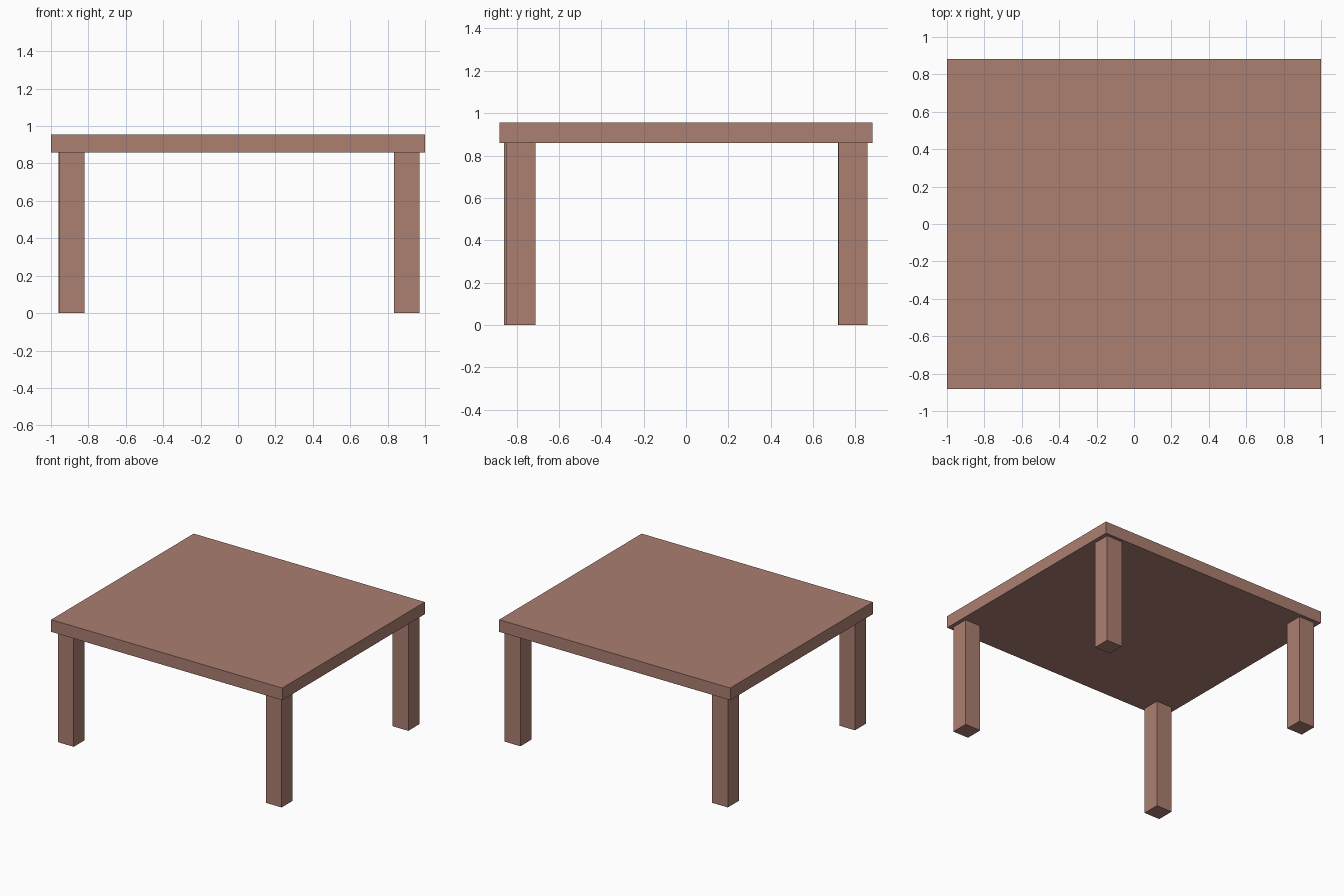
import bpy

if "Cube" in bpy.data.objects:
    bpy.data.objects.remove(bpy.data.objects["Cube"])

wood = bpy.data.materials.new("wood")
wood.diffuse_color = (0.41, 0.21, 0.165, 1)
wood.use_nodes = True
wood.node_tree.nodes["Principled BSDF"].inputs["Base Color"].default_value = wood.diffuse_color

TOP_Z, UNDER_Z, LEG = 0.955, 0.86, 0.136


def box(name, center, size):
    bpy.ops.mesh.primitive_cube_add(size=1, location=center)
    ob = bpy.context.object
    ob.name = name
    ob.scale = size
    bpy.ops.object.transform_apply(location=False, rotation=False, scale=True)
    ob.data.materials.append(wood)
    return ob


# Tabletop slab
box("tabletop", (0, 0, (TOP_Z + UNDER_Z) / 2), (2, 1.762, TOP_Z - UNDER_Z))

# Four square legs, slightly uneven in placement
legs = {
    "front_left_leg": (-0.888, -0.791),
    "front_right_leg": (0.903, -0.779),
    "back_left_leg": (-0.892, 0.786),
    "back_right_leg": (0.901, 0.789),
}
for name, (x, y) in legs.items():
    box(name, (x, y, UNDER_Z / 2), (LEG, LEG, UNDER_Z))
